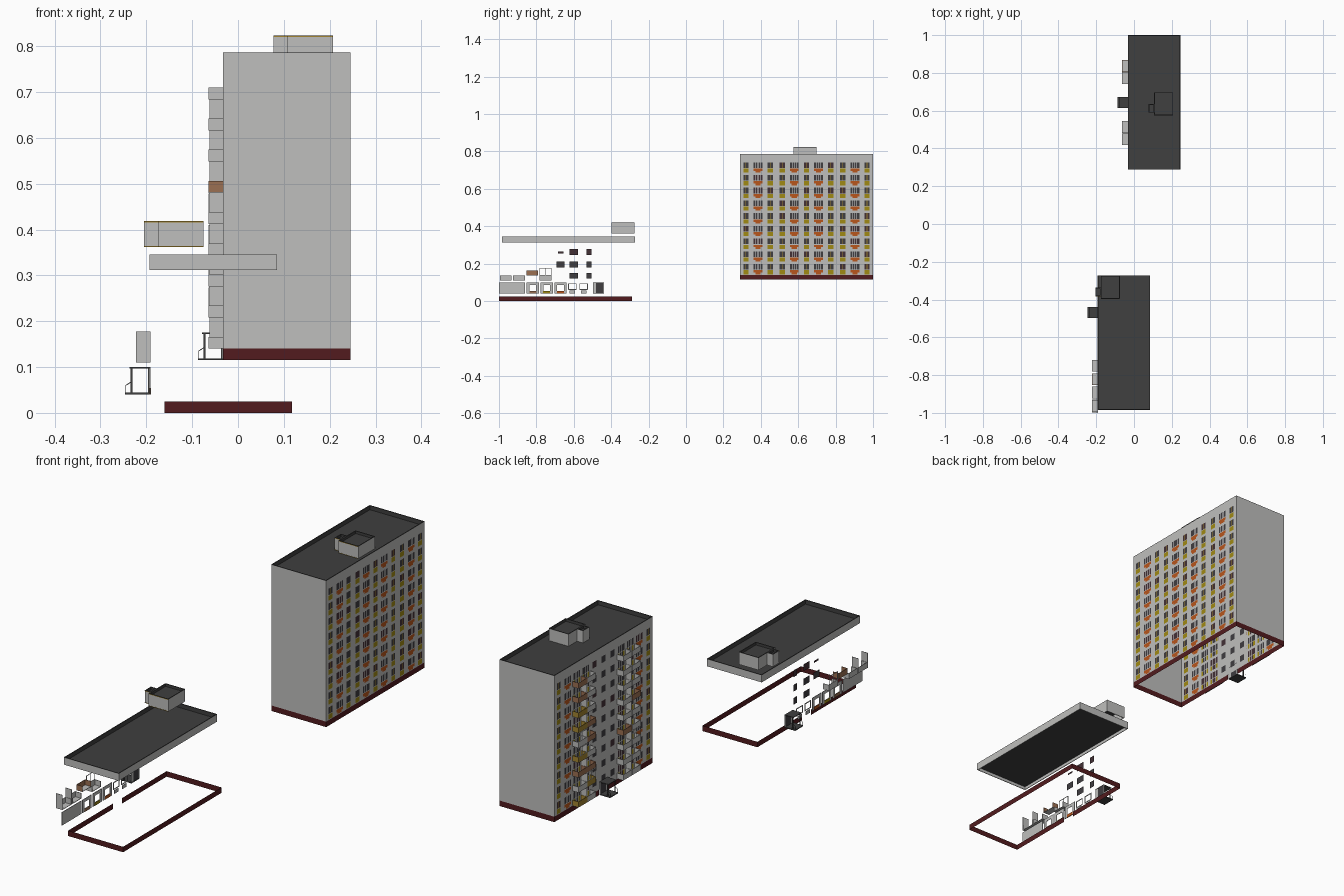
import bpy, bmesh, random

cube = bpy.data.objects.get("Cube")
if cube:
    bpy.data.objects.remove(cube, do_unlink=True)
random.seed(4)

# Flat colours
COLOURS = {
    "wall_grey": (.52, .52, .51), "roof_grey": (.05, .05, .05),
    "plinth_red": (.085, .011, .013), "panel_yellow": (.35, .255, .007),
    "panel_orange": (.48, .093, .012), "panel_brown": (.33, .16, .085),
    "glass_dark": (.05, .047, .051), "frame_white": (.75, .75, .74),
    "trim_gold": (.36, .23, .03), "glass_warm": (.055, .03, .036)}
MATS = []
for name, rgb in COLOURS.items():
    m = bpy.data.materials.new(name)
    m.use_nodes = True
    m.diffuse_color = (*rgb, 1)
    m.node_tree.nodes["Principled BSDF"].inputs["Base Color"].default_value = (*rgb, 1)
    MATS.append(m)
WALL, ROOF, RED, YELLOW, ORANGE, BROWN, GLASS, WHITE, GOLD, WARM = range(len(MATS))

# Main block dimensions
X0, X1, Y0, Y1 = -.033, .245, .288, 1.0
ZB, ZW, FLOOR, FLOORS, BAYS = .115, .14, .068, 9, 11
ZR = ZW + FLOOR * FLOORS
BAY = (Y1 - Y0) / BAYS


class Part:
    """One mesh object collected from boxes and quads."""
    def __init__(self, name):
        self.name, self.bm = name, bmesh.new()

    def quad(self, pts, mat):
        f = self.bm.faces.new([self.bm.verts.new(p) for p in pts])
        f.material_index = mat

    def wall(self, a, b, z, mat):
        """Upright rectangle from plan point a to b, facing right of a to b."""
        self.quad([(*a, z[0]), (*b, z[0]), (*b, z[1]), (*a, z[1])], mat)

    def box(self, x, y, z, mat):
        v = [self.bm.verts.new((a, b, c)) for a in x for b in y for c in z]
        for ids in ((0, 1, 3, 2), (4, 6, 7, 5), (0, 4, 5, 1),
                    (2, 3, 7, 6), (0, 2, 6, 4), (1, 5, 7, 3)):
            self.bm.faces.new([v[i] for i in ids]).material_index = mat

    def frame(self, x, y, z, t, mat):
        """Upright rectangular frame with an open middle, facing x."""
        (a, b), (c, d) = y, z
        self.box(x, (a, a + t), z, mat)
        self.box(x, (b - t, b), z, mat)
        self.box(x, (a + t, b - t), (c, c + t), mat)
        self.box(x, (a + t, b - t), (d - t, d), mat)

    def ring(self, x, y, z, t, mat):
        """Thin-walled rectangular ring lying flat."""
        (a, b), (c, d) = x, y
        self.box((a, a + t), y, z, mat)
        self.box((b - t, b), y, z, mat)
        self.box((a + t, b - t), (c, c + t), z, mat)
        self.box((a + t, b - t), (d - t, d), z, mat)

    def done(self):
        me = bpy.data.meshes.new(self.name)
        self.bm.to_mesh(me)
        self.bm.free()
        for m in MATS:
            me.materials.append(m)
        ob = bpy.data.objects.new(self.name, me)
        bpy.context.collection.objects.link(ob)


# Facades: every bay and floor is cut into cells and coloured by rule
HALF = [.0015, .01, .0125, .014, .0235, BAY / 2]
U_CUTS = [-u for u in reversed(HALF)] + HALF
Z_CUTS = [0, .003, .012, .025, .028, .058, FLOOR]


def cell_colour(kind, glass, u, z):
    u = abs(u)
    window = .028 < z < .058
    panel = .003 < z < .025
    if kind == "yellow":
        if u < .014 and (panel or window):
            return YELLOW if panel else (GOLD if u < .0015 else glass)
    elif kind == "orange":
        if panel and u < (.0235 if z > .012 else .014):
            return ORANGE
        if window and u < .0235:
            return WHITE if u < .0015 or .01 < u < .0125 else glass
    elif kind == "plain":
        if window and u < .014:
            return glass
    elif kind == "door":
        if u < .0235 and (panel or window):
            if panel and u > .0125:
                return YELLOW
            return WHITE if u < .0015 or .01 < u < .0125 else glass
    return WALL


def facade(name, x, kinds, flip):
    p = Part(name)
    for b in range(BAYS):
        yc = Y0 + (b + .5) * BAY
        for f in range(FLOORS):
            zf = ZW + f * FLOOR
            glass = random.choice((GLASS, GLASS, WARM))
            for u0, u1 in zip(U_CUTS, U_CUTS[1:]):
                for z0, z1 in zip(Z_CUTS, Z_CUTS[1:]):
                    ends = [(x, yc + u0), (x, yc + u1)]
                    p.wall(*(ends[::-1] if flip else ends), (zf + z0, zf + z1),
                           cell_colour(kinds[b], glass, (u0 + u1) / 2, (z0 + z1) / 2))
    bmesh.ops.remove_doubles(p.bm, verts=p.bm.verts, dist=1e-5)
    p.done()


Y, O, D, P = "yellow", "orange", "door", "plain"
facade("street_facade", X1, [Y, O, Y, Y, O, Y, O, Y, Y, O, Y], False)
facade("balcony_facade", X0, [Y, O, D, D, P, P, P, D, D, O, Y], True)

gables = Part("end_walls")
gables.wall((X0, Y0), (X1, Y0), (ZW, ZR), WALL)
gables.wall((X1, Y1), (X0, Y1), (ZW, ZR), WALL)
gables.done()


# Plinth, roof tray and roof housing, each also laid out as a loose copy
def plinth(name, dx, dy, dz):
    """Open ring of sheets with a gap at the entrance."""
    p = Part(name)
    a, b, c, d = X0 + dx, X1 + dx, Y0 + dy, Y1 + dy
    mid, g = (c + d) / 2, BAY / 2
    path = [(a, mid - g), (a, c), (b, c), (b, d), (a, d), (a, mid + g)]
    for s, e in zip(path, path[1:]):
        p.wall(s, e, (ZB + dz, ZW + dz), RED)
    p.done()


def tray(p, x, y, z, deck):
    """Grey outer sides, dark rim, inner sides and deck."""
    t = .003
    (a, b), (c, d), (e, top) = x, y, z
    p.ring(x, y, (e, top - .001), t, WALL)
    p.ring(x, y, (top - .001, top), t, ROOF)
    p.ring((a + t, b - t), (c + t, d - t), (deck, top), .001, ROOF)
    p.box((a + t, b - t), (c + t, d - t), (deck - .001, deck), ROOF)


def roof(name, dx, dy, dz):
    p = Part(name)
    tray(p, (X0 + dx, X1 + dx), (Y0 + dy, Y1 + dy), (ZR + dz, .786 + dz), .767 + dz)
    p.done()


def housing(name, dx, dy, dz):
    p = Part(name)
    for x, y in (((.107, .207), (.575, .697)), ((.077, .107), (.59, .635))):
        x, y = [v + dx for v in x], [v + dy for v in y]
        tray(p, x, y, (.766 + dz, .823 + dz), .811 + dz)
        for z in (.766, .8195):
            p.box(x, (y[0] - .0006, y[0]), (z + dz, z + .0025 + dz), GOLD)
    p.done()


for label, dp, dr, dh in (("main", (0, 0, 0), (0, 0, 0), (0, 0, 0)),
                          ("loose", (-.127, -1.288, -.115), (-.16, -1.272, -.44),
                           (-.282, -.972, -.404))):
    plinth(label + "_plinth", *dp)
    roof(label + "_roof", *dr)
    housing(label + "_roof_housing", *dh)


# Balconies: slab, parapet on three sides, optional open upper frame
def balcony(p, xw, y0, z, mat, framed):
    xo, w, t = xw - .031, BAY - .002, .002
    y1, top = y0 + w, z + .026
    p.box((xo, xw), (y0, y1), (z, z + t), WALL)
    p.box((xo, xo + t), (y0, y1), (z + t, top), mat)
    for y in (y0, y1 - t):
        p.box((xo + t, xw), (y, y + t), (z + t, top), mat)
    if framed:
        p.frame((xo, xo + t), (y0, y1), (top, z + .066), t, WHITE)
        p.box((xo, xo + t), (y0 + w / 2 - .001, y0 + w / 2 + .001), (top, z + .064), WHITE)


p = Part("balconies")
for pair, finishes in ((2, (WALL, WALL, WALL, WALL, BROWN)),
                       (7, (WALL, WALL, BROWN, BROWN, GOLD))):
    for b in (pair, pair + 1):
        for f in range(FLOORS):
            mat = random.choice(finishes)
            if b == 2:
                mat = BROWN if f == 5 else WALL
            balcony(p, X0, Y0 + b * BAY, ZW + f * FLOOR, mat,
                    f < FLOORS - 1 and random.random() < .2)
    ym = Y0 + (pair + 1) * BAY - .001
    p.box((X0 - .029, X0), (ym - .001, ym + .001), (ZW, ZR - .043), WALL)
p.done()


# Entrance porch: step slab, posts, canopy, doorway and sloping rails
def porch(name, x, y, z):
    p = Part(name)
    h, w = .06, .029
    door = (z + .004, z + h - .003)
    p.box((x - .054, x), (y - w, y + w), (z, z + .004), ROOF)
    p.box((x - .045, x), (y - w, y + w), (z + h - .003, z + h), ROOF)
    p.box((x - .003, x - .001), (y - .012, y + w - .005), door, GLASS)
    p.box((x - .003, x - .001), (y - w, y - .012), door, WALL)
    p.box((x - .004, x), (y + w - .005, y + w), door, WALL)
    for s in (-1, 1):
        ys = y + s * (w - .003)
        p.box((x - .042, x - .038), (ys - .002, ys + .002), door, ROOF)
        p.box((x - .053, x - .052), (ys - .001, ys + .001), (z + .004, z + .02), ROOF)
        p.quad([(x - .053, ys, z + .019), (x - .04, ys, z + .027),
                (x - .04, ys, z + .029), (x - .053, ys, z + .021)], ROOF)
    p.done()


porch("entrance_porch", X0, (Y0 + Y1) / 2, ZB)
porch("loose_porch", -.192, -.468, .04)

# Loose balconies and facade pieces laid out beside the tower
XL, SHEET = -.191, (-.193, -.191)
p = Part("loose_balconies")
for i, (z, mat) in enumerate(((.11, WALL), (.11, WALL), (.137, BROWN), (.11, WALL))):
    balcony(p, XL, -.995 + i * .071, z, mat, i == 3)
for y in (-.998, -.931):
    p.box((XL - .032, XL), (y, y + .002), (.11, .178), WALL)
p.done()

p = Part("loose_facade_panels")
p.box(SHEET, (-1, -.86), (.04, .1), WALL)
for i, sill in enumerate((BROWN, YELLOW, ORANGE)):
    y = -.852 + i * .074
    p.frame(SHEET, (y, y + .066), (.04, .1), .012, WALL)
    p.frame(SHEET, (y + .012, y + .054), (.052, .088), .003, WHITE)
    p.box((-.194, -.19), (y + .014, y + .052), (.04, .054), sill)
for y in (-.63, -.57):
    p.frame(SHEET, (y, y + .045), (.06, .095), .004, WHITE)
    p.box(SHEET, (y + .008, y + .037), (.04, .056), WALL)
p.done()

p = Part("loose_windows")
for y, w, kinds in ((-.692, .042, ((.18, GLASS),)),
                    (-.622, .044, ((.12, GLASS), (.18, GLASS), (.246, WARM))),
                    (-.532, .028, ((.12, GLASS), (.18, GLASS), (.246, WARM)))):
    for z, glass in kinds:
        p.wall((XL, y + w), (XL, y), (z, z + .031), glass)
p.wall((XL, -.655), (XL, -.685), (.255, .264), WARM)
p.done()
